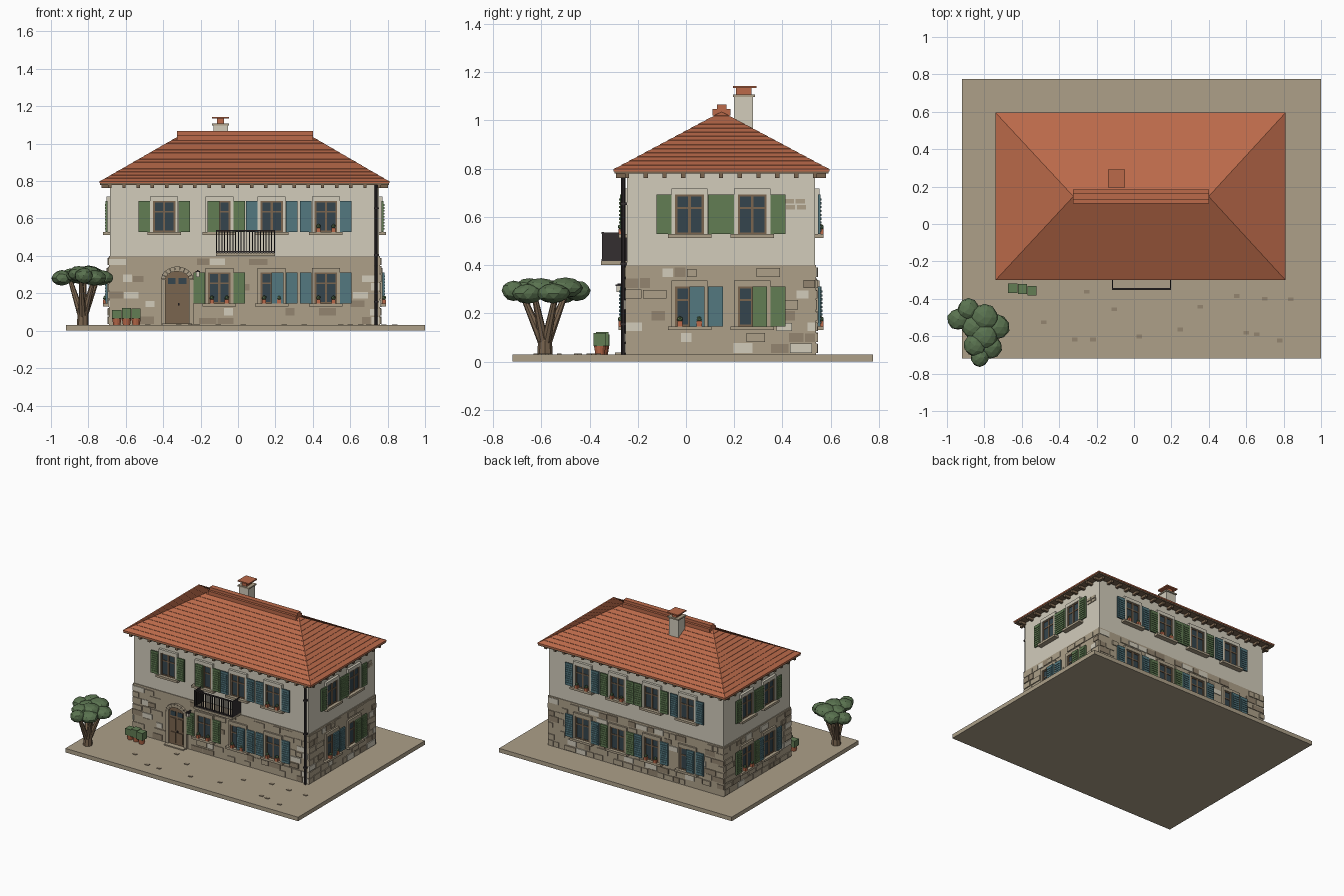
import bpy, bmesh, math, random
from mathutils import Matrix, Vector

if "Cube" in bpy.data.objects:
    bpy.data.objects.remove(bpy.data.objects["Cube"])

random.seed(4)
HEX = {"plaster": "d2ccbb", "stone": "ada089", "dark_stone": "938570", "terracotta": "bb6a4a",
       "green_paint": "627d54", "teal_paint": "537880", "wood": "7a654f", "glass": "35454d",
       "dark_metal": "332e30", "foliage": "5a7350"}
NAMES = list(HEX)
MATS = []
for n, h in HEX.items():
    m = bpy.data.materials.new(n)
    rgb = [int(h[i:i + 2], 16) / 255 for i in (0, 2, 4)]
    m.diffuse_color = [((c + 0.055) / 1.055) ** 2.4 for c in rgb] + [1]
    m.use_nodes = True
    m.node_tree.nodes["Principled BSDF"].inputs["Base Color"].default_value = m.diffuse_color
    MATS.append(m)

parts = {}
ID = Matrix.Identity(4)


def get(part):
    return parts.setdefault(part, bmesh.new())


def prism(part, col, M, pts, d0, d1):
    """Extrude a (u, z) outline from depth d0 to d1 in the frame M (u, outward, z)."""
    bm = get(part)
    a = [bm.verts.new(M @ Vector((u, d0, z))) for u, z in pts]
    b = [bm.verts.new(M @ Vector((u, d1, z))) for u, z in pts]
    k = len(pts)
    fs = [bm.faces.new(a), bm.faces.new(b[::-1])]
    fs += [bm.faces.new((a[i], a[(i + 1) % k], b[(i + 1) % k], b[i])) for i in range(k)]
    for f in fs:
        f.material_index = NAMES.index(col)


def box(part, col, M, u0, u1, d0, d1, z0, z1):
    prism(part, col, M, [(u0, z0), (u1, z0), (u1, z1), (u0, z1)], d0, d1)


def cone(part, col, p, q, r0, r1, seg=8):
    p, q = Vector(p), Vector(q)
    M = Matrix.Translation((p + q) / 2) @ (q - p).to_track_quat('Z', 'Y').to_matrix().to_4x4()
    r = bmesh.ops.create_cone(get(part), cap_ends=True, segments=seg, radius1=r0, radius2=r1,
                              depth=(q - p).length, matrix=M)
    for f in {f for v in r["verts"] for f in v.link_faces}:
        f.material_index = NAMES.index(col)


def blob(part, col, p, r, rz, sub=2):
    M = Matrix.Translation(p) @ Matrix.Diagonal((r, r, rz, 1))
    res = bmesh.ops.create_icosphere(get(part), subdivisions=sub, radius=1, matrix=M)
    for v in res["verts"]:
        v.co += (v.co - Vector(p)) * random.uniform(-0.06, 0.04)
    for f in {f for v in res["verts"] for f in v.link_faces}:
        f.material_index = NAMES.index(col)


def frame(u, n, o):
    M = Matrix((u, n, (0, 0, 1))).transposed().to_4x4()
    M.translation = o
    return M


# Ground slab and the two storeys
X0, X1, Y0, Y1 = -0.685, 0.755, -0.245, 0.535
box("ground_slab", "stone", ID, -0.92, 1.0, -0.72, 0.775, 0, 0.03)
box("lower_wall", "stone", ID, X0 - .005, X1 + .005, Y0 - .005, Y1 + .005, 0.03, 0.40)
box("upper_wall", "plaster", ID, X0, X1, Y0, Y1, 0.40, 0.785)
for i in range(14):
    x, y = random.uniform(-0.6, 0.95), random.uniform(-0.66, -0.35)
    box("paving_chips", "dark_stone", ID, x, x + .03, y, y + .02, 0.03, 0.034)

FRONT = frame((1, 0, 0), (0, -1, 0), (0, Y0, 0))
BACK = frame((1, 0, 0), (0, 1, 0), (0, Y1, 0))
RIGHT = frame((0, 1, 0), (1, 0, 0), (X1, 0, 0))
LEFT = frame((0, 1, 0), (-1, 0, 0), (X0, 0, 0))


def shutter(M, col, u, z, d):
    box("shutters", col, M, u - .031, u + .031, d, d + .01, z, z + .165)
    for i in range(9):
        s = z + .012 + i * .016
        box("shutter_slats", col, M, u - .024, u + .024, d + .01, d + .014, s, s + .009)


def sill_pot(M, u, z):
    box("sill_pots", "terracotta", M, u - .011, u + .011, .014, .036, z, z + .022)
    blob("sill_plants", "foliage", M @ Vector((u, .025, z + .03)), .013, .013, 1)


def window(M, u, z, slots, trim, pots):
    """Slots: open left, closed left, closed right, open right; g green, t teal."""
    box("window_glass", "glass", M, u - .058, u + .058, 0, .008, z, z + .165)
    for a, b in ((-.060, -.050), (-.006, .006), (.050, .060)):
        box("window_frames", "wood", M, u + a, u + b, 0, .013, z, z + .165)
    for a in (0, .105, .157):
        box("window_frames", "wood", M, u - .058, u + .058, 0, .012, z + a, z + a + .008)
    for s in (-1, 1):
        box("window_surrounds", trim, M, *sorted((u + s * .060, u + s * .075)), 0, .018, z, z + .165)
    box("window_surrounds", trim, M, u - .075, u + .075, 0, .018, z + .165, z + .190)
    box("window_sills", "stone", M, u - .09, u + .09, 0, .036, z - .016, z)
    for c, off, d in zip(slots, (-.107, -.031, .031, .107), (.013, .018, .018, .013)):
        if c != ".":
            shutter(M, "green_paint" if c == "g" else "teal_paint", u + off, z, d)
    if pots:
        sill_pot(M, u - .04, z)
        sill_pot(M, u + .04, z)


# Windows: position, shutter slots, whether pots stand on the sill
U, L = .528, .146
XS, YS = (-.395, -.10, .18, .47), (.015, .275)
ROWS = [(FRONT, U, XS, "g..g .g.g t..t t..t", "0001"), (FRONT, L, XS[1:], "g..g ..tt t..t", "111"),
        (BACK, U, XS, "t..t g..g g..g t..t", "0011"), (BACK, L, XS, "tt.. t..t g..g t..t", "0100"),
        (RIGHT, U, YS, "g..g g..g", "00"), (RIGHT, L, YS, "..tt ..gg", "10"),
        (LEFT, U, YS, "g..g g..g", "00"), (LEFT, L, YS, "t..t g..g", "01")]
for M, z, us, slots, pots in ROWS:
    for u, s, p in zip(us, slots.split(), pots):
        window(M, u, z, s, "plaster" if z == U else "stone", p == "1")

# Coursed stonework, leaving the openings clear
SPANS = [(FRONT, X0, X1, XS[1:]), (BACK, X0, X1, XS), (RIGHT, Y0, Y1, YS), (LEFT, Y0, Y1, YS)]
for M, a, b, us in SPANS:
    holes = [(u - .08, u + .08, .125, .34) for u in us]
    if M is FRONT:
        holes.append((-.41, -.23, 0, .36))
    for row in range(8):
        z, u = .036 + row * .045, a - .006
        while u < b - .02:
            w = min(random.uniform(.045, .105), b + .006 - u)
            clear = all(u + w < h[0] or u > h[1] or z + .04 < h[2] or z > h[3] for h in holes)
            if clear and random.random() < .8:
                col = random.choices(("stone", "dark_stone", "plaster"), (6, 2, 2))[0]
                box("wall_stones", col, M, u, u + w - .006, 0, random.uniform(.008, .013),
                    z, z + random.uniform(.032, .04))
            u += w
# Bare masonry patch in the plaster
for u, z in ((.41, .655), (.455, .655), (.415, .63), (.46, .63)):
    box("bare_masonry", "stone", RIGHT, u, u + .038, 0, .005, z, z + .02)

# Arched door with keyed stones, panels and a small transom
C = -.325


def arch(rx, rz, t):
    return (C + rx * math.cos(t), .275 + rz * math.sin(t))


arc = [arch(.063, .042, math.pi * i / 10) for i in range(11)]
prism("door", "wood", FRONT, [(C - .063, .03), (C + .063, .03)] + arc, 0, .012)
for s in (-1, 1):
    box("door_transom", "glass", FRONT, *sorted((C + s * .008, C + s * .05)), .012, .015, .25, .283)
    for z0, z1 in ((.05, .13), (.145, .235)):
        box("door_panels", "wood", FRONT, *sorted((C + s * .008, C + s * .05)), .012, .017, z0, z1)
    box("door_jambs", "stone", FRONT, *sorted((C + s * .063, C + s * .086)), 0, .022, .03, .275)
box("door_handle", "dark_metal", FRONT, C + .004, C + .012, .012, .024, .135, .147)
for i in range(9):
    t0, t1 = math.pi * (i + .03) / 9, math.pi * (i + .97) / 9
    prism("door_arch", "stone", FRONT, [arch(.063, .042, t0), arch(.086, .068, t0),
                                        arch(.086, .068, t1), arch(.063, .042, t1)], 0, .022)
box("door_step", "stone", FRONT, C - .08, C + .08, 0, .05, .03, .038)

# Wall lantern
box("lantern", "dark_metal", FRONT, -.22, -.21, 0, .04, .318, .324)
box("lantern", "plaster", FRONT, -.224, -.206, .026, .044, .288, .314)
box("lantern", "dark_metal", FRONT, -.228, -.202, .022, .048, .314, .32)

# Balcony with floor, side screens and front bars
box("balcony_floor", "stone", FRONT, -.118, .198, 0, .108, .40, .416)
for z in (.418, .53):
    box("balcony_rails", "dark_metal", FRONT, -.118, .198, .096, .106, z, z + .008)
for i in range(22):
    u = -.116 + i * .0148
    box("balcony_bars", "dark_metal", FRONT, u - .0025, u + .0025, .098, .104, .416, .534)
for u in (-.117, .193):
    box("balcony_side_screens", "dark_metal", FRONT, u, u + .004, 0, .104, .416, .536)

# Hip roof laid in slightly stepped tile courses
N = 14


def ring(t, lift):
    x0, x1 = -.74 + .415 * t, .81 - .41 * t
    y0, y1 = -.30 + .4465 * t, .595 - .4465 * t
    z = .797 + .238 * t + lift
    return [get("roof_tiles").verts.new(c) for c in ((x0, y0, z), (x1, y0, z), (x1, y1, z), (x0, y1, z))]


rings = [ring(0, -.008)]
for i in range(N):
    rings += [ring(i / N, .002), ring((i + 1) / N, 0)]
for p, q in zip(rings, rings[1:]):
    for i in range(4):
        j = (i + 1) % 4
        get("roof_tiles").faces.new((p[i], p[j], q[j], q[i])).material_index = NAMES.index("terracotta")
for r in (rings[0], rings[-1]):
    get("roof_tiles").faces.new(r).material_index = NAMES.index("terracotta")
box("eaves_board", "wood", ID, -.737, .807, -.297, .592, .780, .792)
box("ridge_cap", "terracotta", ID, -.325, .40, .11, .185, 1.02, 1.047)
box("ridge_cap", "terracotta", ID, -.325, .40, .128, .167, 1.047, 1.067)
for M, a, b in ((FRONT, X0, X1), (BACK, X0, X1), (RIGHT, Y0, Y1), (LEFT, Y0, Y1)):
    k = round((b - a) / .075)
    for i in range(k + 1):
        u = a + (b - a) * i / k
        box("rafter_tails", "wood", M, u - .009, u + .009, 0, .046, .762, .780)

# Chimney
box("chimney_stack", "plaster", ID, -.132, -.053, .2, .278, .93, 1.1)
box("chimney_collar", "stone", ID, -.138, -.047, .194, .286, 1.098, 1.108)
box("chimney_flue", "terracotta", ID, -.112, -.074, .208, .271, 1.108, 1.134)
box("chimney_cap", "terracotta", ID, -.138, -.047, .194, .292, 1.134, 1.143)

# Downpipe with brackets
cone("downpipe", "dark_metal", (.738, -.26, .03), (.738, -.26, .785), .009, .009, 10)
for z in (.15, .4, .65):
    box("pipe_brackets", "dark_metal", FRONT, .726, .75, 0, .026, z, z + .01)

# Potted shrubs
for x, y, h in ((-.648, -.343, .112), (-.596, -.347, .122), (-.545, -.357, .118)):
    cone("shrub_pots", "terracotta", (x, y, .03), (x, y, .066), .019, .025, 12)
    box("shrubs", "green_paint", ID, x - .025, x + .025, y - .026, y + .026, .064, h)

# Spreading tree
CROWN = [(-.94, -.51, .058), (-.885, -.455, .06), (-.80, -.50, .075), (-.735, -.55, .07), (-.85, -.55, .07),
         (-.85, -.65, .06), (-.77, -.655, .065), (-.825, -.715, .05), (-.80, -.60, .07)]
for i, (x, y, r) in enumerate(CROWN):
    blob("tree_crown", "foliage", (x, y, .282 + .012 * (i % 3)), r, .042)
cone("tree_trunk", "wood", (-.83, -.585, .03), (-.828, -.585, .12), .032, .027)
for x, y in ((-.90, -.50), (-.75, -.54), (-.84, -.68), (-.77, -.63), (-.82, -.54)):
    cone("tree_branches", "wood", (-.83, -.585, .06), (x, y, .28), .022, .011)

# Turn every collected part into an object
for name, bm in parts.items():
    bmesh.ops.recalc_face_normals(bm, faces=bm.faces)
    me = bpy.data.meshes.new(name)
    for m in MATS:
        me.materials.append(m)
    bm.to_mesh(me)
    bm.free()
    bpy.context.collection.objects.link(bpy.data.objects.new(name, me))
